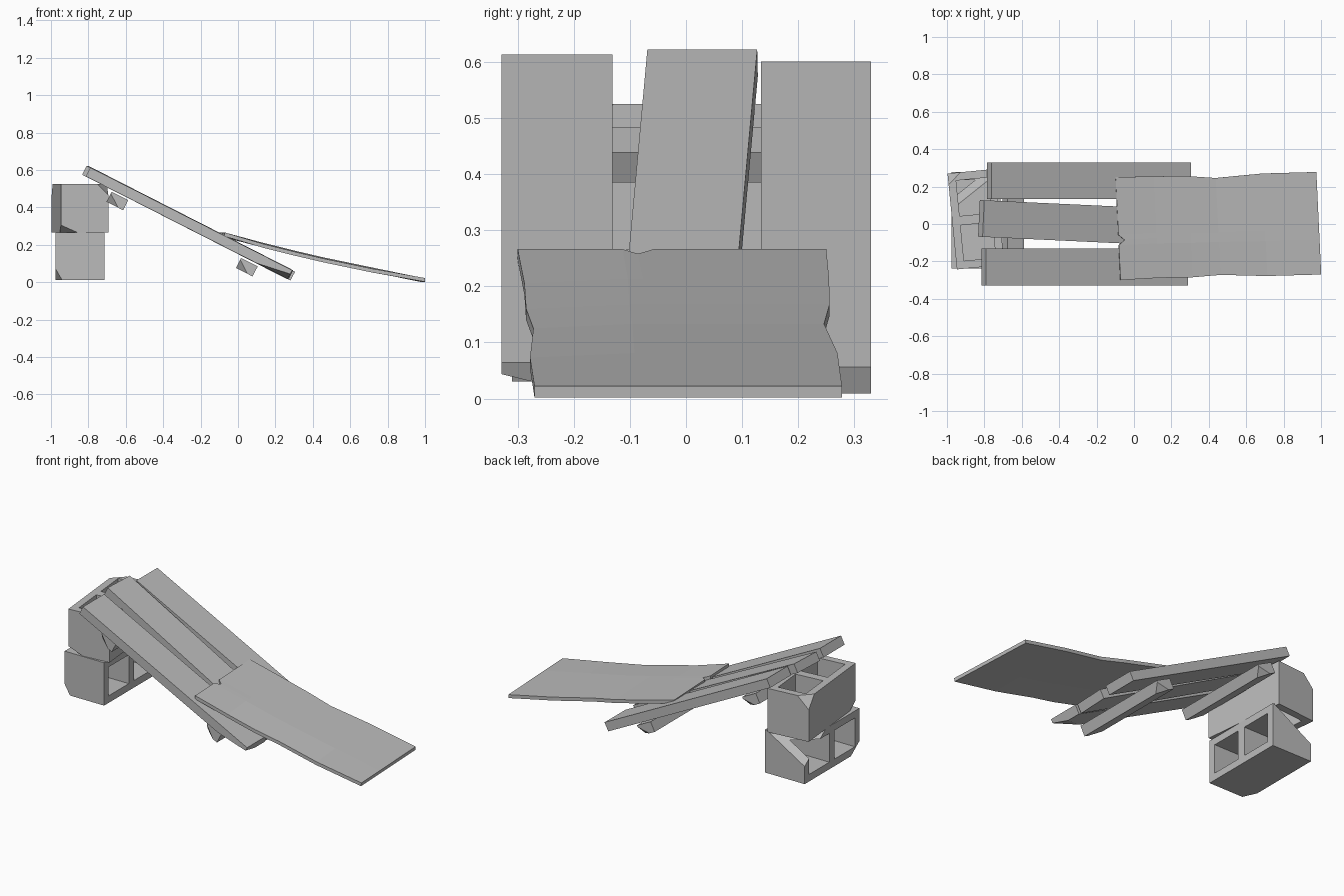
import bpy, bmesh, math
from mathutils import Vector, Matrix

cube = bpy.data.objects.get("Cube")
if cube:
    bpy.data.objects.remove(cube, do_unlink=True)

grey = bpy.data.materials.new("plain grey")
grey.use_nodes = True
colour = (0.5, 0.5, 0.5, 1)
grey.diffuse_color = colour
grey.node_tree.nodes["Principled BSDF"].inputs["Base Color"].default_value = colour


def finish(bm, name):
    bmesh.ops.recalc_face_normals(bm, faces=bm.faces)
    mesh = bpy.data.meshes.new(name)
    bm.to_mesh(mesh)
    bm.free()
    mesh.materials.append(grey)
    obj = bpy.data.objects.new(name, mesh)
    bpy.context.collection.objects.link(obj)
    return obj


def chip(bm, corner, dx, dy, dz):
    """Break off a corner; the offsets run along the three axes from it."""
    c = Vector(corner)
    a, b, d = c + Vector((dx, 0, 0)), c + Vector((0, dy, 0)), c + Vector((0, 0, dz))
    normal = (b - a).cross(d - a).normalized()
    if normal.dot(c - a) < 0:
        normal.negate()
    cut = bmesh.ops.bisect_plane(bm, geom=bm.verts[:] + bm.edges[:] + bm.faces[:],
                                 plane_co=a, plane_no=normal, clear_outer=True)
    edges = [e for e in cut["geom_cut"] if isinstance(e, bmesh.types.BMEdge)]
    bmesh.ops.triangle_fill(bm, edges=edges, use_beauty=True)
    bmesh.ops.dissolve_limit(bm, angle_limit=0.01, verts=bm.verts, edges=bm.edges)


def box(size):
    bm = bmesh.new()
    bmesh.ops.create_cube(bm, size=1)
    bmesh.ops.scale(bm, vec=size, verts=bm.verts)
    return bm


# Hollow blocks: a rectangle with two holes, extruded
W, L, H = 0.255, 0.515, 0.26


def hollow_block():
    us = [-W / 2, -W / 2 + 0.042, W / 2 - 0.042, W / 2]
    vs = [-L / 2, -L / 2 + 0.042, -0.025, 0.025, L / 2 - 0.042, L / 2]
    bm = bmesh.new()
    grid = [[bm.verts.new((u, v, -H / 2)) for v in vs] for u in us]
    for i in range(3):
        for j in range(5):
            if not (i == 1 and j in (1, 3)):
                bm.faces.new((grid[i][j], grid[i + 1][j], grid[i + 1][j + 1], grid[i][j + 1]))
    top = bmesh.ops.extrude_face_region(bm, geom=bm.faces[:])["geom"]
    bmesh.ops.translate(bm, vec=(0, 0, H),
                        verts=[v for v in top if isinstance(v, bmesh.types.BMVert)])
    bmesh.ops.recalc_face_normals(bm, faces=bm.faces)
    return bm


w, l, h = W / 2, L / 2, H / 2
bm = hollow_block()
chip(bm, (-w, l, h), 0.07, -0.06, -0.07)
chip(bm, (-w, -l, -h), 0.09, 0.06, 0.04)
chip(bm, (w, -l, h), -0.06, 0.09, -0.06)
upper = finish(bm, "upper_block")
upper.matrix_world = Matrix.Translation((-0.845, 0.026, 0.395)) @ Matrix.Rotation(math.radians(5.6), 4, "Z")

bm = hollow_block()
bmesh.ops.rotate(bm, matrix=Matrix.Rotation(math.pi / 2, 3, "Y"), verts=bm.verts)
chip(bm, (-h, l, w), 0.25, -0.2, -0.15)
chip(bm, (-h, -l, -w), 0.035, 0.08, 0.06)
lower = finish(bm, "lower_block")
lower.location = (-0.845, 0.02, 0.138)

# Sloping planks, placed by the ends of their upper surface
SLOPE = math.radians(27)
THICK = 0.053


def plank(name, start, end, width, chips=()):
    a, b = Vector(start), Vector(end)
    along = (b - a).normalized()
    side = Vector((0, 0, 1)).cross(along).normalized()
    up = along.cross(side)
    length = (b - a).length
    bm = box((length, width, THICK))
    for sx, sy, sz, dx, dy, dz in chips:
        chip(bm, (sx * length / 2, sy * width / 2, sz * THICK / 2), dx, dy, dz)
    obj = finish(bm, name)
    turn = Matrix((along, side, up)).transposed().to_4x4()
    obj.matrix_world = Matrix.Translation((a + b) / 2 - up * THICK / 2) @ turn


plank("front_plank", (-0.79, -0.23, 0.613), (0.29, -0.23, 0.064), 0.198,
      [(1, -1, -1, -0.19, 0.11, 0.03)])
plank("middle_plank", (-0.805, 0.029, 0.622), (0.29, -0.022, 0.064), 0.196)
plank("back_plank", (-0.762, 0.232, 0.601), (0.305, 0.232, 0.056), 0.196)

# Cross battens under the planks
for name, x, z in (("upper_batten", -0.645, 0.434), ("lower_batten", 0.047, 0.08)):
    bm = box((0.1, 0.62, 0.06))
    chip(bm, (-0.05, -0.31, -0.03), 0.07, 0.04, 0.05)
    chip(bm, (0.05, 0.31, -0.03), -0.06, -0.04, 0.05)
    batten = finish(bm, name)
    batten.location = (x, 0, z)
    batten.rotation_euler.y = SLOPE

# Sagging sheet: rows of (x, front edge y, back edge y, height)
rows = [(-0.085, -0.3, 0.25, 0.266), (0.12, -0.288, 0.255, 0.213),
        (0.3, -0.285, 0.256, 0.168), (0.45, -0.272, 0.246, 0.133),
        (0.7, -0.278, 0.27, 0.081), (0.988, -0.27, 0.278, 0.022)]
columns = [0, 0.34, 0.39, 0.44, 1]
bm = bmesh.new()
grid = []
for i, (x, y0, y1, z) in enumerate(rows):
    line = []
    for c in columns:
        notch = 0.032 if i == 0 and c == 0.39 else 0
        sag = 0.008 if c == 0 and 0 < i < 5 else 0
        line.append(bm.verts.new((x + 0.013 - 0.026 * c + notch, y0 + (y1 - y0) * c,
                                  z - sag - notch * 0.25)))
    grid.append(line)
for r, s in zip(grid, grid[1:]):
    for j in range(len(columns) - 1):
        bm.faces.new((r[j], s[j], s[j + 1], r[j + 1]))
under = bmesh.ops.extrude_face_region(bm, geom=bm.faces[:])["geom"]
bmesh.ops.translate(bm, vec=(-0.002, 0, -0.02),
                    verts=[v for v in under if isinstance(v, bmesh.types.BMVert)])
finish(bm, "sheet")
